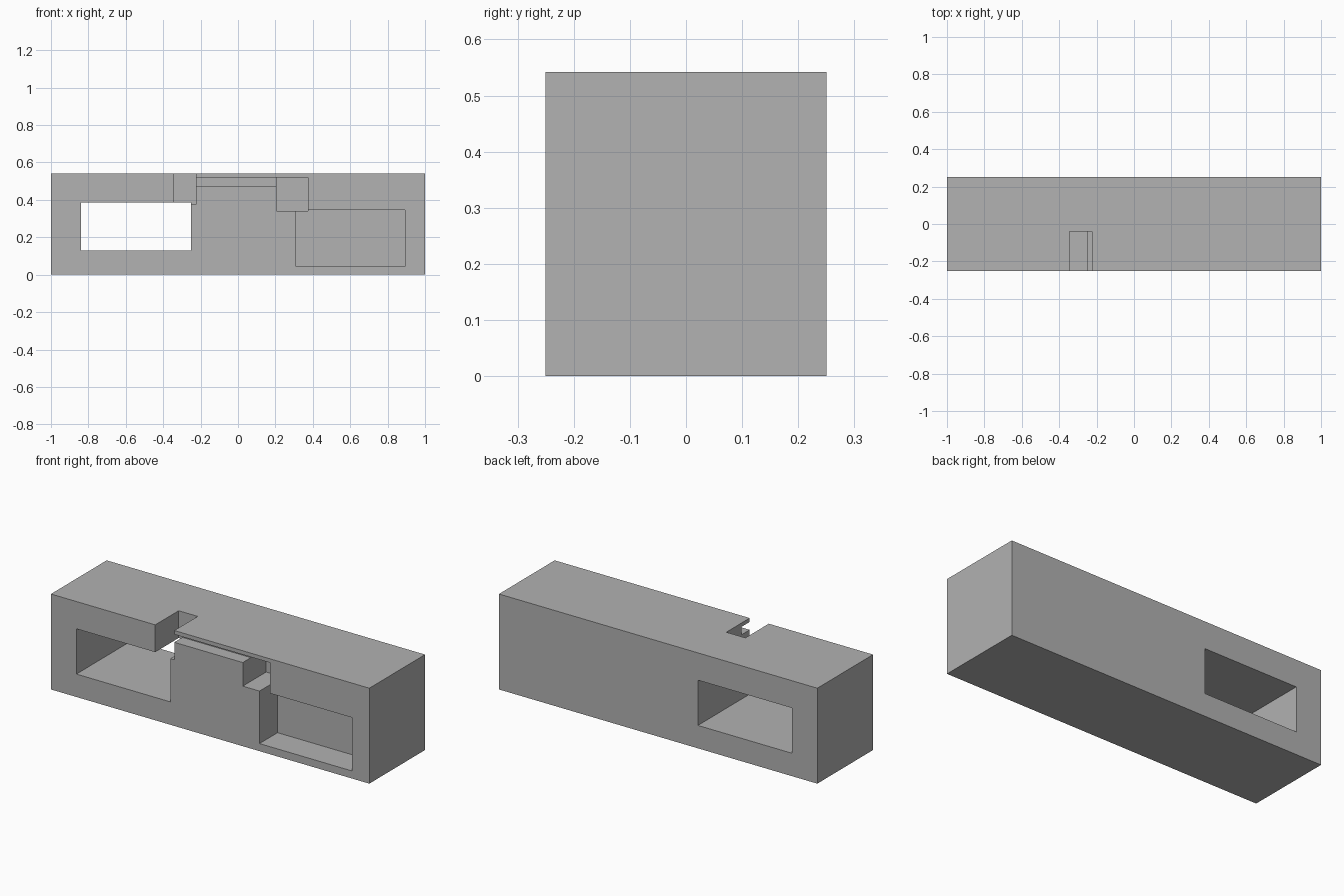
import bpy

default = bpy.data.objects.get("Cube")
if default:
    bpy.data.objects.remove(default, do_unlink=True)

LENGTH, DEPTH, HEIGHT = 2.0, 0.5, 0.542
FRONT, BACK, OVER = -DEPTH / 2, DEPTH / 2, 0.1

grey = bpy.data.materials.new("mid_grey")
grey.use_nodes = True
colour = (0.445, 0.445, 0.445, 1)
grey.diffuse_color = colour
grey.node_tree.nodes["Principled BSDF"].inputs["Base Color"].default_value = colour


def box(name, xs, ys, zs):
    """Axis-aligned box given its extents on each axis."""
    bpy.ops.mesh.primitive_cube_add(size=1)
    ob = bpy.context.object
    ob.name = name
    for axis, (low, high) in enumerate((xs, ys, zs)):
        for v in ob.data.vertices:
            v.co[axis] = low if v.co[axis] < 0 else high
    ob.data.materials.append(grey)
    return ob


# Solid block
block = box("block", (-LENGTH / 2, LENGTH / 2), (FRONT, BACK), (0, HEIGHT))

# Openings: name, x range, back of the cut, z range
cuts = [
    ("through_window", (-0.84, -0.25), BACK + OVER, (0.13, 0.387)),
    ("top_slot", (-0.345, -0.225), -0.04, (0.376, HEIGHT + OVER)),
    ("thin_groove", (-0.25, 0.25), -0.177, (0.475, 0.52)),
    ("middle_pocket", (0.205, 0.375), -0.04, (0.341, 0.52)),
    ("large_pocket", (0.31, 0.892), -0.088, (0.043, 0.346)),
]
for name, xs, back, zs in cuts:
    cutter = box(name, xs, (FRONT - OVER, back), zs)
    cutter.hide_render = True
    mod = block.modifiers.new(name, "BOOLEAN")
    mod.operation = "DIFFERENCE"
    mod.solver = "EXACT"
    mod.object = cutter
    bpy.context.view_layer.objects.active = block
    bpy.ops.object.modifier_apply(modifier=mod.name)
    bpy.data.objects.remove(cutter, do_unlink=True)
